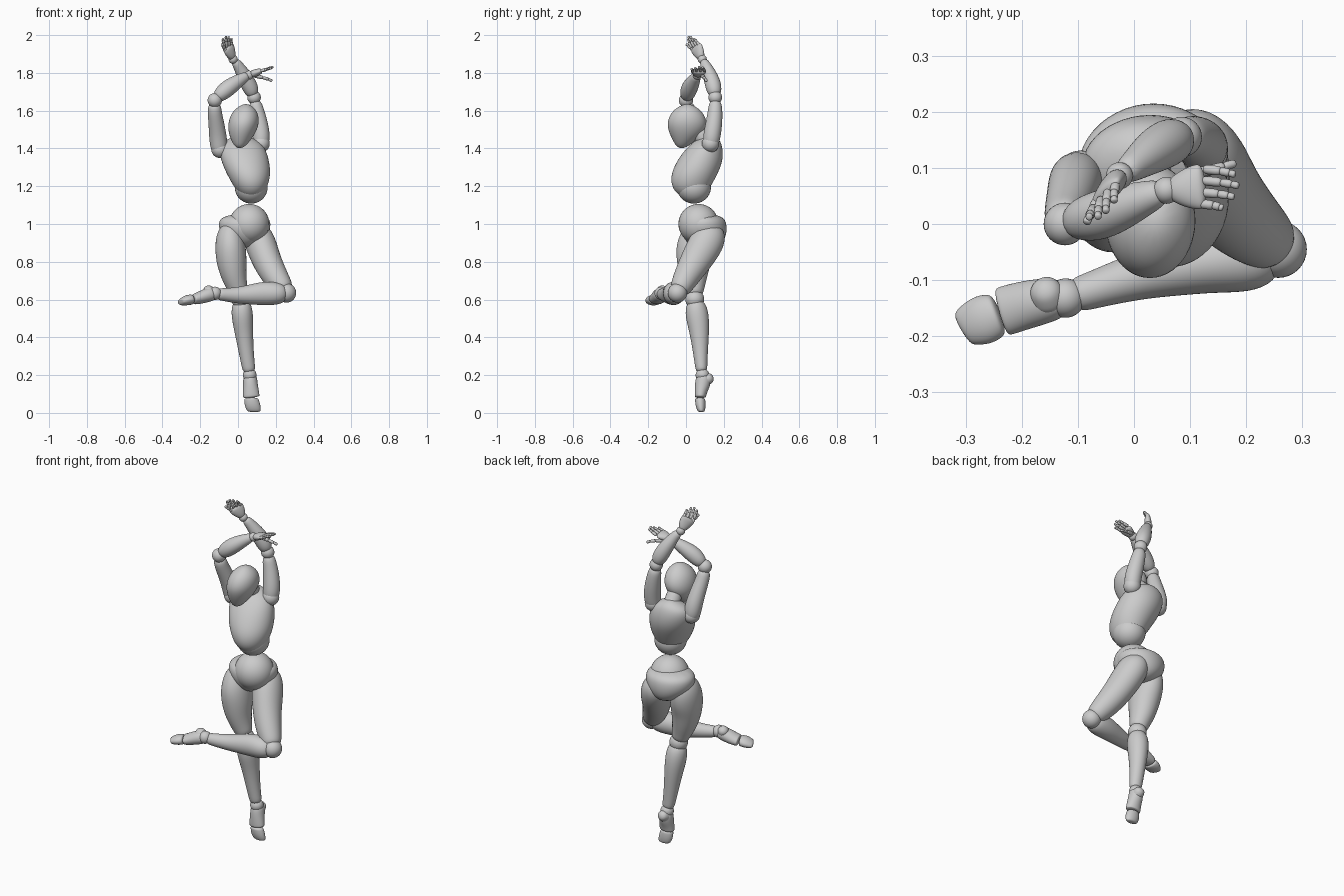
import bpy, bmesh, math
from mathutils import Vector as V

X, Y, Z = V((1, 0, 0)), V((0, 1, 0)), V((0, 0, 1))


def finish(name, bm, levels=0):
    bmesh.ops.recalc_face_normals(bm, faces=bm.faces)
    for f in bm.faces:
        f.smooth = True
    me = bpy.data.meshes.new(name)
    bm.to_mesh(me)
    bm.free()
    ob = bpy.data.objects.new(name, me)
    bpy.context.collection.objects.link(ob)
    if levels:
        ob.modifiers.new("smooth", "SUBSURF").levels = levels
        ob.modifiers["smooth"].render_levels = levels
    return ob


def ball(name, c, r):
    """Sphere or ellipsoid joint."""
    r = (r, r, r) if isinstance(r, float) else r
    bm = bmesh.new()
    bmesh.ops.create_uvsphere(bm, u_segments=32, v_segments=20, radius=1)
    for v in bm.verts:
        v.co = V(c) + V([a * b for a, b in zip(v.co, r)])
    return finish(name, bm)


def add_loft(bm, pts, u_hint=X, axis=None, n=12, cap=0.5):
    """Rounded tube through (x, y, z, half width[, half depth]) stations."""
    cs = [V(p[:3]) for p in pts]
    rings, ends = [], []
    for i, p in enumerate(pts):
        t = axis or (cs[min(i + 1, len(cs) - 1)] - cs[max(i - 1, 0)]).normalized()
        u = (u_hint - t * u_hint.dot(t)).normalized()
        w = t.cross(u)
        a, b = p[3] * 1.05, p[-1] * 1.05
        rings.append([bm.verts.new(cs[i] + u * a * math.cos(k * math.tau / n)
                                   + w * b * math.sin(k * math.tau / n)) for k in range(n)])
        if i in (0, len(pts) - 1):
            d = (cs[1] - cs[0]) if i == 0 else (cs[-2] - cs[-1])
            ends.append(bm.verts.new(cs[i] - d.normalized() * min(p[3], p[-1]) * cap))
    for r, s in zip(rings, rings[1:]):
        for k in range(n):
            bm.faces.new((r[k], r[(k + 1) % n], s[(k + 1) % n], s[k]))
    for r, e in ((rings[0], ends[0]), (rings[-1], ends[1])):
        for k in range(n):
            bm.faces.new((r[k], r[(k + 1) % n], e))


def loft(name, pts, u_hint=X, axis=None, cap=0.5):
    bm = bmesh.new()
    add_loft(bm, pts, u_hint, axis, cap=cap)
    return finish(name, bm, 2)


def hand(side, wrist, knuckle, across, tips, thumb_base, thumb_tip):
    """Wrist ball, palm, and five jointed fingers."""
    w, k, across = V(wrist), V(knuckle), V(across).normalized()
    ball(side + "_wrist", w, 0.024)
    loft(side + "_palm", [(*w.lerp(k, 0.12), .021, .018), (*w.lerp(k, .5), .034, .02),
                          (*w.lerp(k, .85), .041, .017), (*w.lerp(k, 1.02), .039, .013)], across)
    bases = [k + across * s for s in (.031, .0105, -.0105, -.031)]
    bm = bmesh.new()
    for b, t, r in [(b, V(t), .0095) for b, t in zip(bases, tips)] + [(V(thumb_base), V(thumb_tip), .011)]:
        # knuckles bulge outward a little so the finger curls
        bend = (k - w).normalized() * .006
        j = [b, b.lerp(t, .42) + bend, b.lerp(t, .74) + bend * .8, t]
        for i in range(3):
            q = r * (1 - .12 * i)
            add_loft(bm, [(*j[i], q), (*j[i].lerp(j[i + 1], .5), q * .9), (*j[i + 1], q)],
                     across, n=8, cap=.25)
    finish(side + "_fingers", bm, 1)


# Head and neck
loft("head", [(.01, -.02, 1.41, .026, .03), (.014, -.012, 1.435, .046, .053),
              (.021, .004, 1.48, .071, .092), (.03, .006, 1.535, .083, .108),
              (.036, .006, 1.59, .07, .085), (.04, .006, 1.622, .038, .046)], axis=Z)
loft("neck", [(.02, .12, 1.40, .05), (.022, .10, 1.44, .043), (.025, .06, 1.50, .042)])
ball("nape_joint", (.022, .1, 1.442), 0.044)

# Torso
loft("chest", [(.07, .03, 1.15, .056, .068), (.068, .026, 1.195, .088, .102),
               (.058, .042, 1.26, .114, .122), (.04, .07, 1.325, .126, .122),
               (.026, .092, 1.385, .124, .104), (.018, .11, 1.43, .105, .076),
               (.016, .12, 1.455, .06, .05)], axis=Z)
ball("abdomen", (.07, .042, 1.194), (.087, .09, .086))
ball("belly", (.06, .066, 1.0), .106)
loft("pelvis", [(.04, .1, .88, .04, .06), (.036, .1, .905, .085, .098),
                (.035, .095, .95, .128, .12), (.035, .092, 1.0, .14, .123),
                (.036, .094, 1.04, .125, .105)], axis=Z, cap=.2)

# Standing leg
loft("right_thigh", [(-.035, .08, .99, .05, .07), (-.042, .07, .94, .074, .095),
                     (-.04, .05, .87, .081, .105), (-.034, .04, .8, .08, .09),
                     (-.022, .04, .72, .066, .073), (0, .043, .655, .052, .052),
                     (.01, .045, .625, .046, .046)])
ball("right_knee", (.015, .046, .602), .05)
loft("right_shin", [(.018, .05, .585, .05), (.022, .058, .52, .058, .063),
                    (.03, .07, .44, .05, .053), (.04, .075, .35, .041, .042),
                    (.054, .08, .25, .035, .032), (.06, .083, .222, .033, .03)])
ball("right_ankle", (.062, .087, .2), .036)
loft("right_foot", [(.064, .095, .2, .036, .038), (.065, .09, .16, .038, .042),
                    (.068, .08, .12, .041, .034), (.07, .076, .09, .044, .03),
                    (.071, .076, .082, .042, .028)], cap=.1)
loft("right_heel", [(.063, .09, .165, .034), (.065, .115, .18, .031), (.066, .135, .19, .026)])

loft("right_toes", [(.071, .074, .078, .034, .025), (.072, .075, .07, .038, .027),
                    (.077, .077, .04, .042, .027), (.083, .08, .014, .038, .021),
                    (.086, .081, .006, .03, .015)], axis=Z, cap=.2)

# Raised leg, folded across the front
loft("left_thigh", [(.085, .14, .985, .05, .06), (.1, .13, .945, .078, .086),
                    (.124, .1, .885, .082, .093), (.154, .049, .8, .076, .082),
                    (.197, .002, .72, .069, .069), (.234, -.026, .668, .057, .057),
                    (.246, -.037, .648, .048)])
ball("left_knee", (.257, -.045, .635), .051)
loft("left_shin", [(.245, -.055, .632, .049), (.2, -.062, .632, .06), (.14, -.066, .633, .063, .056),
                   (.07, -.08, .627, .053, .048), (0, -.094, .622, .043, .041),
                   (-.08, -.12, .626, .033, .032), (-.105, -.127, .63, .031)], Z)
ball("left_ankle", (-.122, -.132, .633), .035)
loft("left_foot", [(-.125, -.13, .633, .035, .036), (-.165, -.138, .623, .041, .037),
                   (-.2, -.146, .61, .043, .033), (-.23, -.155, .602, .044, .028),
                   (-.237, -.157, .601, .042, .026)], Y, cap=.1)
loft("left_heel", [(-.15, -.14, .63, .034), (-.156, -.122, .647, .031), (-.16, -.112, .662, .024)])

loft("left_toes", [(-.241, -.161, .601, .035, .025), (-.249, -.164, .6, .041, .027),
                   (-.272, -.172, .596, .045, .027), (-.298, -.182, .588, .036, .02),
                   (-.306, -.187, .586, .03, .014)], Y, cap=.2)

# Left arm, reaching up and back across
ball("left_shoulder", (.122, .13, 1.425), .046)
loft("left_upper_arm", [(.12, .13, 1.41, .04), (.125, .136, 1.46, .046), (.115, .148, 1.53, .044),
                        (.1, .155, 1.6, .038), (.09, .155, 1.645, .033)])
ball("left_elbow", (.085, .155, 1.67), .036)
loft("left_forearm", [(.08, .153, 1.685, .034), (.062, .146, 1.73, .044), (.03, .127, 1.79, .038),
                      (0, .104, 1.84, .027), (-.015, .094, 1.86, .023)])
hand("left", (-.026, .086, 1.872), (-.052, .052, 1.938), (-.6, -.7, -.1),
     [(-.08, .012, 1.982), (-.064, .012, 1.993), (-.05, .022, 1.992), (-.035, .04, 1.982)],
     (-.06, .05, 1.905), (-.085, .002, 1.952))

# Right arm, bent over the head
ball("right_shoulder", (-.095, .085, 1.395), .046)
loft("right_upper_arm", [(-.098, .088, 1.38, .044), (-.105, .08, 1.45, .047), (-.113, .052, 1.52, .042),
                         (-.123, .02, 1.59, .037), (-.125, .008, 1.63, .034)])
ball("right_elbow", (-.123, 0, 1.655), .038)
loft("right_forearm", [(-.108, .004, 1.672, .036), (-.06, .015, 1.715, .046), (-.01, .035, 1.75, .038),
                       (.03, .05, 1.775, .028), (.048, .057, 1.783, .023)], Y)
hand("right", (.058, .06, 1.788), (.122, .067, 1.81), (.1, 1, 0),
     [(.18, .088, 1.828), (.186, .068, 1.832), (.178, .048, 1.826), (.158, .028, 1.82)],
     (.085, .085, 1.785), (.18, .108, 1.758))
